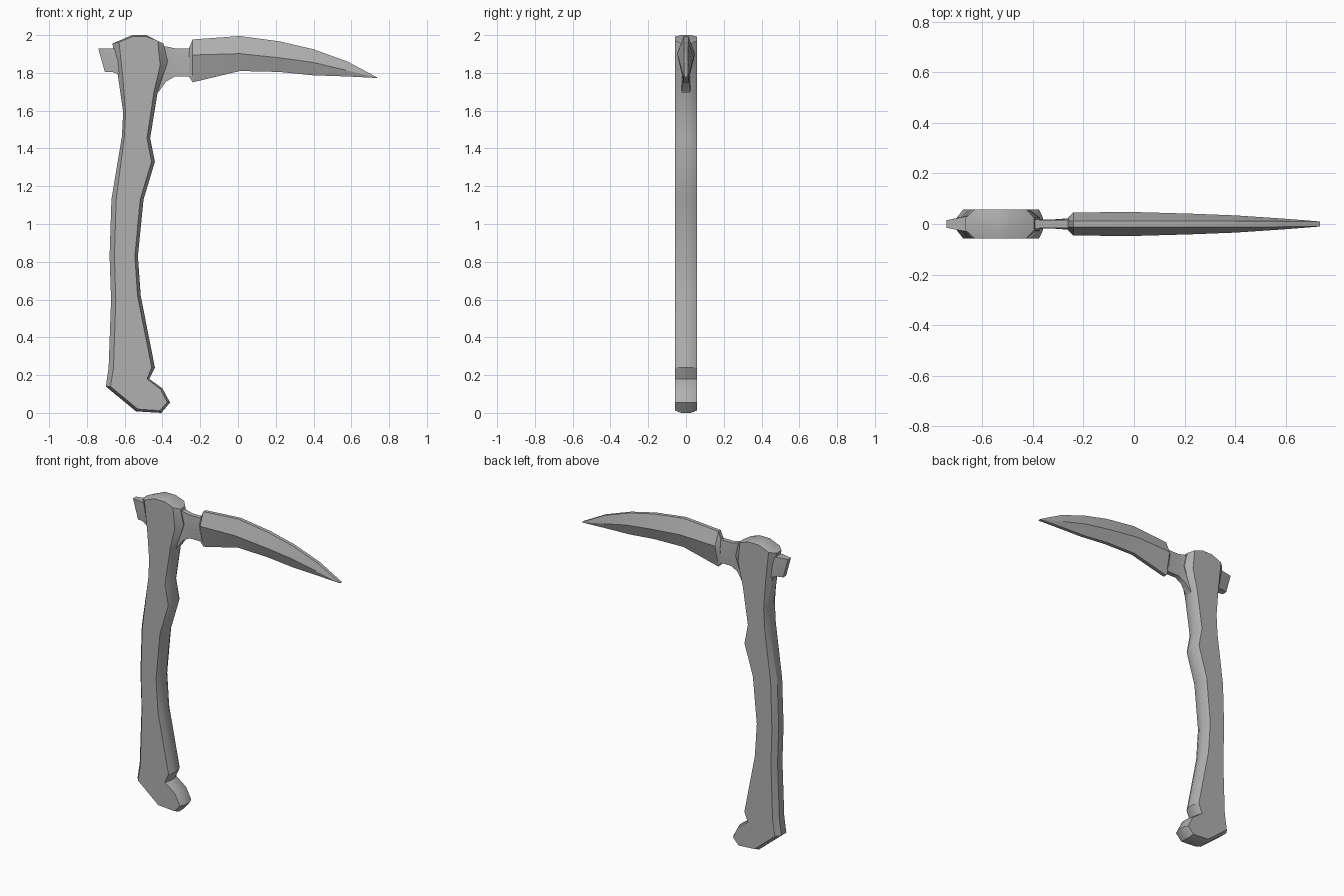
import bpy
import bmesh
from math import radians

# Dark grey used for the whole tool
grey = bpy.data.materials.new("dark_grey")
grey.diffuse_color = (.435, .435, .435, 1)


def make_object(name, rings):
    """Join equal-sized rings with quads, cap both ends, smooth the gentle edges."""
    n = len(rings[0])
    faces = [(r * n + i, r * n + (i + 1) % n, (r + 1) * n + (i + 1) % n, (r + 1) * n + i)
             for r in range(len(rings) - 1) for i in range(n)]
    faces += [tuple(range(n)), tuple(range((len(rings) - 1) * n, len(rings) * n))]
    mesh = bpy.data.meshes.new(name)
    mesh.from_pydata([v for ring in rings for v in ring], [], faces)
    bm = bmesh.new()
    bm.from_mesh(mesh)
    bmesh.ops.recalc_face_normals(bm, faces=bm.faces)
    bm.to_mesh(mesh)
    bm.free()
    mesh.materials.append(grey)
    obj = bpy.data.objects.new(name, mesh)
    bpy.context.collection.objects.link(obj)
    bpy.ops.object.select_all(action='DESELECT')
    obj.select_set(True)
    bpy.context.view_layer.objects.active = obj
    bpy.ops.object.shade_smooth_by_angle(angle=radians(30))


# Handle: outline (x, z) plus the inward offset of the chamfered flat face
outline = [
    (-.70, .14, .025, .00), (-.54, .008, .01, .012), (-.405, 0, -.01, .012),
    (-.36, .055, -.015, 0), (-.40, .13, -.01, -.005), (-.47, .18, -.012, 0),
    (-.44, .24, -.017, 0), (-.515, .62, -.017, 0), (-.53, .83, -.016, 0),
    (-.50, 1.13, -.018, 0), (-.44, 1.33, -.018, 0), (-.465, 1.455, -.017, 0),
    (-.425, 1.70, -.02, 0), (-.372, 1.86, -.04, -.02), (-.395, 1.955, -.03, .015),
    (-.485, 2, 0, -.008), (-.56, 2, 0, -.008), (-.665, 1.955, .035, .008),
    (-.635, 1.78, .025, 0), (-.608, 1.59, .013, 0), (-.615, 1.46, .013, 0),
    (-.67, 1.13, .025, 0), (-.68, .83, .026, 0), (-.672, .60, .025, 0),
    (-.685, .24, .026, 0),
]
make_object("handle", [[(x + dx * k, y, z + dz * k) for x, z, dx, dz in outline]
                       for y, k in ((-.057, 1), (-.025, 0), (.025, 0), (.057, 1))])


def loft(name, sections):
    """Six-sided sections: x top, x bottom, z top, z middle, z bottom, half width, edge half width."""
    rings = []
    for xt, xb, zt, zm, zb, w, e in sections:
        xm = xt + (xb - xt) * (zt - zm) / (zt - zb)
        rings.append([(xt, -e, zt), (xt, e, zt), (xm, w, zm),
                      (xb, e, zb), (xb, -e, zb), (xm, -w, zm)])
    make_object(name, rings)


# Curved pick blade with ridged sides
loft("blade", [
    (-.26, -.26, 1.93, 1.87, 1.78, .025, .012),
    (-.24, -.24, 1.977, 1.895, 1.75, .046, .012),
    (.01, .01, 1.995, 1.902, 1.81, .047, .012),
    (.22, .22, 1.967, 1.88, 1.805, .041, .012),
    (.40, .40, 1.925, 1.855, 1.787, .034, .011),
    (.58, .58, 1.86, 1.812, 1.781, .022, .011),
    (.735, .735, 1.777, 1.775, 1.773, .010, .009),
])

# Neck flaring down against the handle
loft("neck", [
    (-.46, -.46, 1.94, 1.85, 1.66, .028, .025),
    (-.42, -.42, 1.945, 1.85, 1.70, .026, .023),
    (-.38, -.38, 1.94, 1.86, 1.755, .019, .017),
    (-.335, -.335, 1.93, 1.87, 1.78, .017, .015),
    (-.25, -.25, 1.93, 1.87, 1.78, .023, .015),
])

# Small butt of the head behind the handle
loft("butt", [
    (-.74, -.705, 1.93, 1.87, 1.805, .015, .015),
    (-.69, -.665, 1.93, 1.87, 1.805, .028, .025),
    (-.60, -.60, 1.93, 1.87, 1.78, .045, .04),
])
